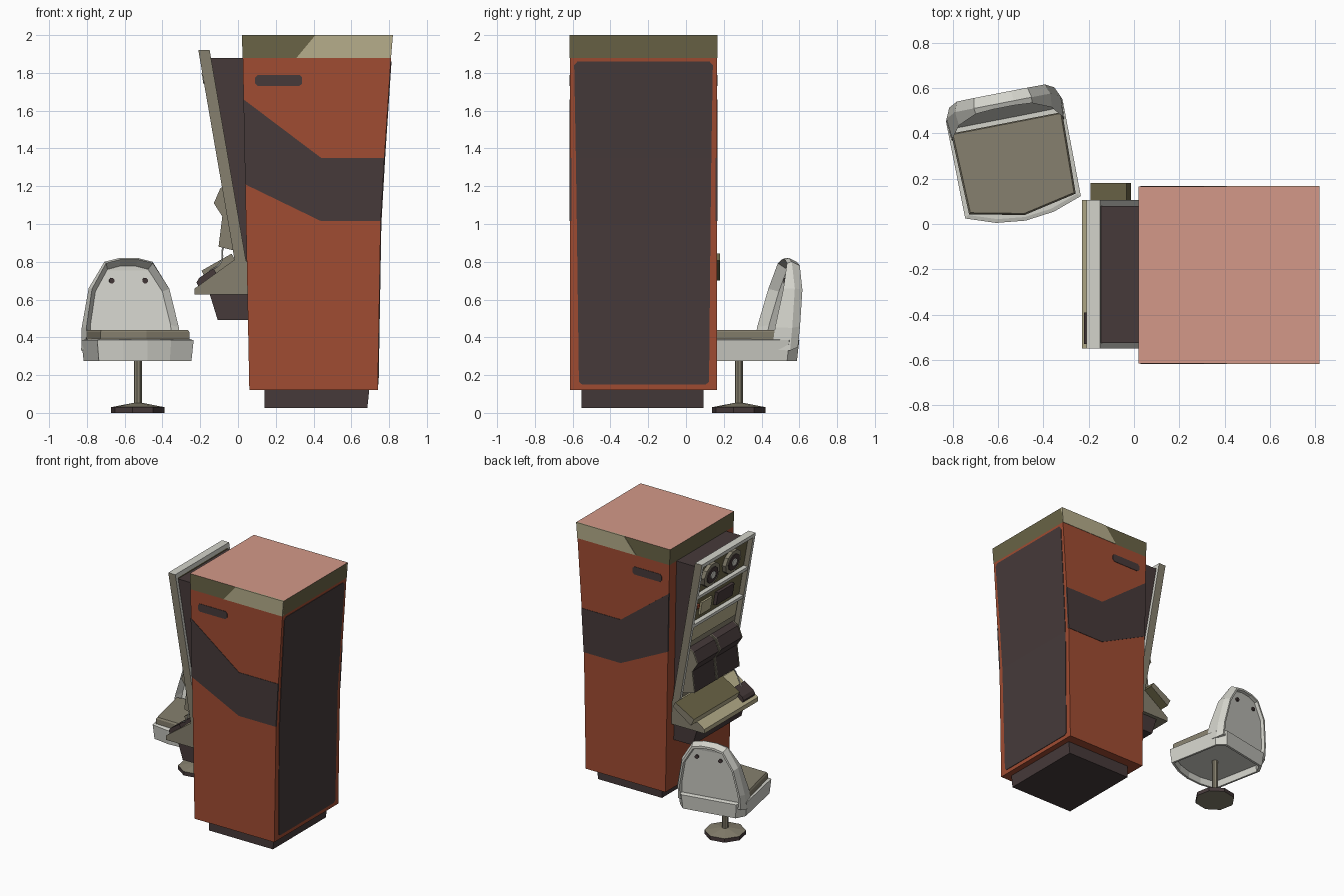
import bpy, bmesh, math
from mathutils import Matrix

if "Cube" in bpy.data.objects:
    bpy.data.objects.remove(bpy.data.objects["Cube"])


def material(name, rgb):
    m = bpy.data.materials.new(name)
    m.diffuse_color = [((c / 255 + 0.055) / 1.055) ** 2.4 for c in rgb] + [1]
    m.use_nodes = True
    m.node_tree.nodes["Principled BSDF"].inputs["Base Color"].default_value = m.diffuse_color
    return m


ORANGE = material("burnt orange", (160, 76, 50))
DARK = material("charcoal", (70, 58, 58))
OLIVE = material("dark olive", (106, 100, 70))
TAN = material("tan", (182, 174, 139))
ROSE = material("dusty rose", (211, 153, 137))
GREY = material("light grey", (211, 211, 203))
DRAB = material("drab grey", (134, 128, 110))


def finish(bm, name, mats, rule=None, matrix=None):
    bmesh.ops.recalc_face_normals(bm, faces=bm.faces[:])
    if rule:
        for f in bm.faces:
            f.material_index = rule(f)
    me = bpy.data.meshes.new(name)
    bm.to_mesh(me)
    bm.free()
    for m in mats:
        me.materials.append(m)
    ob = bpy.data.objects.new(name, me)
    if matrix:
        ob.matrix_world = matrix
    bpy.context.collection.objects.link(ob)
    return ob


def loft(name, rings, mats, rule=None, matrix=None):
    """Skin closed rings of equal length and cap both ends."""
    bm = bmesh.new()
    vs = [[bm.verts.new(p) for p in r] for r in rings]
    n = len(rings[0])
    for a, b in zip(vs, vs[1:]):
        for i in range(n):
            j = (i + 1) % n
            bm.faces.new((a[i], a[j], b[j], b[i]))
    bm.faces.new(vs[0][::-1])
    bm.faces.new(vs[-1])
    return finish(bm, name, mats, rule, matrix)


def prism(name, pts, y0, y1, mats, rule=None):
    """Extrude an x-z profile along y."""
    return loft(name, [[(x, y, z) for x, z in pts] for y in (y0, y1)], mats, rule)


# ---------- cabinet ----------
Y0, Y1 = -0.615, 0.165
prism("cabinet_body", [(.025, 1.88), (.06, .12), (.74, .12), (.755, 1.0), (.775, 1.35), (.81, 1.88)],
      Y0, Y1, [ORANGE])
prism("cabinet_top_band", [(.02, 2), (.025, 1.88), (.81, 1.88), (.82, 2)], Y0, Y1, [OLIVE, ROSE],
      lambda f: 1 if f.normal.z > .9 else 0)
prism("plinth", [(.14, .125), (.14, .027), (.685, .027), (.695, .125)], -.553, .093, [DARK])

# painted plates repeated on the front and back
for side, ya, yb in (("front", Y0 - .003, Y0 + .01), ("back", Y1 - .01, Y1 + .003)):
    prism(side + "_stripe", [(.029, 1.66), (.44, 1.35), (.775, 1.35), (.756, 1.015), (.44, 1.015), (.038, 1.21)],
          ya, yb, [DARK])
    prism(side + "_grip", [(.09, 1.745), (.105, 1.73), (.325, 1.73), (.34, 1.745), (.34, 1.775),
                           (.325, 1.79), (.105, 1.79), (.09, 1.775)], ya, yb, [DARK])
    prism(side + "_top_accent", [(.31, 1.88), (.81, 1.88), (.82, 2), (.41, 2)], ya, yb, [TAN])

# bent side panel following the cabinet's outward lean
rows = [(.15, .7405, -.55, .105), (.165, .7408, -.567, .122), (1.0, .755, -.578, .13),
        (1.35, .775, -.583, .134), (1.84, .8074, -.592, .142), (1.86, .8087, -.575, .125)]
loft("side_panel", [[(x - .01, a, z), (x + .004, a, z), (x + .004, b, z), (x - .01, b, z)]
                    for z, x, a, b in rows], [DARK])


# ---------- slanted console ----------
def fx(z):
    return -.21 + (1.92 - z) * .1727


def slab(name, y0, y1, z0, z1, d0, d1, mats, rule=None):
    return prism(name, [(fx(z0) + d0, z0), (fx(z1) + d0, z1), (fx(z1) + d1, z1), (fx(z0) + d1, z0)],
                 y0, y1, mats, rule)


C0, C1 = -.55, .105
prism("console_back_box", [(fx(1.88) + .05, 1.88), (.05, 1.88), (.08, .75), (fx(.75) + .05, .75)],
      C0 + .025, C1 - .025, [DARK])
side_rule = lambda f: 1 if abs(f.normal.y) > .9 else 0
slab("rail_right", C0, C0 + .025, .78, 1.92, 0, .06, [GREY, DRAB], side_rule)
slab("rail_left", C1 - .025, C1, .78, 1.92, 0, .06, [GREY, DRAB], side_rule)
slab("rail_top", C0 + .025, C1 - .025, 1.89, 1.92, 0, .06, [GREY])
for i, z in enumerate((1.63, 1.40)):
    slab("shelf_%d" % i, C0 + .025, C1 - .025, z, z + .025, .003, .058, [GREY])
slab("upper_panel", C0 + .02, C1 - .02, 1.40, 1.9, .04, .058, [OLIVE])
slab("lower_panel", C0 + .02, C1 - .02, .78, 1.41, .04, .058, [DRAB])
slab("lower_header", C0 + .05, C1 - .05, 1.27, 1.38, .025, .045, [TAN])

# tape reels
for i, y in enumerate((-.07, -.33)):
    for part, r, d0, d1, m in (("rim", .095, .01, .045, DRAB), ("disc", .065, .003, .02, DARK),
                               ("hub", .03, -.004, .01, GREY)):
        ring = [(r * math.cos(k * math.tau / 10), r * math.sin(k * math.tau / 10)) for k in range(10)]
        loft("reel_%s_%d" % (part, i), [[(fx(1.77 + b) + d, y + a, 1.77 + b) for a, b in ring]
                                        for d in (d0, d1)], [m])

# control shelf details
slab("meter_block", -.40, -.20, 1.47, 1.57, .015, .045, [DARK])
slab("switch_block", -.15, -.02, 1.46, 1.56, .025, .045, [TAN])
slab("warning_lamp", .01, .04, 1.53, 1.56, .02, .045, [ORANGE])

# twin hooded screens with trim
hood = [(-.02, 1.23), (-.09, 1.19), (-.125, 1.11), (-.08, 1.04), (-.10, .88), (-.02, .86), (.03, .86)]
for i, (a, b) in enumerate(((-.50, -.245), (-.22, .035))):
    prism("screen_%d" % i, hood, a, b, [DARK])
    for k, y in enumerate((a - .008, b)):
        prism("screen_trim_%d_%d" % (i, k), [(x - .003, z) for x, z in hood], y, y + .008, [DRAB])

# desk
prism("desk", [(-.23, .626), (-.23, .658), (-.02, .81), (.07, .80), (.07, .626)], C0, C1, [TAN, DRAB],
      lambda f: 1 if abs(f.normal.y) > .9 or f.normal.z < -.5 else 0)
prism("desk_underbox", [(-.15, .63), (-.108, .493), (.07, .493), (.07, .63)], -.52, .075, [DARK])
prism("keyboard", [(-.193, .753), (-.034, .843), (-.013, .806), (-.167, .70)], -.38, .18,
      [OLIVE, DRAB, TAN],
      lambda f: 1 if abs(f.normal.y) > .9 else (2 if f.normal.x < -.7 else 0))
prism("handset", [(-.22, .69), (-.205, .715), (-.13, .765), (-.115, .74), (-.21, .67)], -.53, -.39, [DARK])

# handset cable
cu = bpy.data.curves.new("cable", "CURVE")
cu.dimensions = "3D"
cu.bevel_depth = .005
cu.bevel_resolution = 0
cu.resolution_u = 5
sp = cu.splines.new("BEZIER")
path = [(-.15, -.46, .75), (-.09, -.50, .80), (-.08, -.46, .87), (-.03, -.40, .93)]
sp.bezier_points.add(len(path) - 1)
for bp, co in zip(sp.bezier_points, path):
    bp.co = co
    bp.handle_left_type = bp.handle_right_type = "AUTO"
cu.materials.append(GREY)
bpy.context.collection.objects.link(bpy.data.objects.new("cable", cu))

# ---------- swivel seat ----------
SEAT = Matrix.Translation((-.53, .28, 0)) @ Matrix.Rotation(math.radians(11), 4, "Z")


def disc(r, z, n=8):
    return [(r * math.cos((k + .5) * math.tau / n), r * math.sin((k + .5) * math.tau / n), z) for k in range(n)]


loft("seat_foot", [disc(.145, 0), disc(.145, .03), disc(.03, .052)], [DARK, DRAB],
     lambda f: 1 if abs(f.normal.z) > .5 else 0, SEAT)
loft("seat_pole", [disc(.022, .03), disc(.022, .33)], [DRAB], None, SEAT)

plan = [(-.26, -.21), (-.13, -.255), (0, -.27), (.13, -.255), (.26, -.21),
        (.262, .22), (.21, .285), (-.21, .285), (-.262, .22)]


def flat(s, z, dv=0):
    return [(u * s, v * s + dv, z) for u, v in plan]


loft("seat_shell", [flat(.88, .325), flat(.9, .275), flat(.96, .275), flat(1, .385), flat(.94, .39)],
     [GREY], None, SEAT)
pad = [(-.24, -.195), (0, -.245), (.24, -.195), (.25, .17), (-.25, .17)]
loft("seat_cushion", [[(u * s, v * s, z) for u, v in pad] for s, z in ((1, .37), (1, .428), (.97, .44))],
     [DRAB], None, SEAT)

# backrest: arched shell, hollow at the front and rear
half = [(.262, .33), (.257, .45), (.215, .66), (.13, .80), (.05, .82)]
arch = half + [(-u, z) for u, z in reversed(half)]


def arch_ring(s, depth):
    out = []
    for u, z in arch:
        z2 = .55 + (z - .55) * s
        out.append((u * s, depth(z2), z2))
    return out


def vf(z):
    return .13 + max(0, z - .39) * .26


def vb(z):
    return .27 + .035 * min(1, max(0, (z - .33) / .33))


loft("seat_backrest", [arch_ring(.84, lambda z: vf(z) + .055), arch_ring(.97, vf),
                       arch_ring(1, lambda z: vb(z) - .045), arch_ring(.92, vb), arch_ring(.86, vb),
                       arch_ring(.84, lambda z: vb(z) - .025)], [GREY], None, SEAT)
for i, u in enumerate((-.09, .09)):
    loft("backrest_bolt_%d" % i, [[(u + x * 1.0, v, .70 + y) for x, y, _ in disc(.015, 0)]
                                  for v in (.26, .29)], [DARK], None, SEAT)
